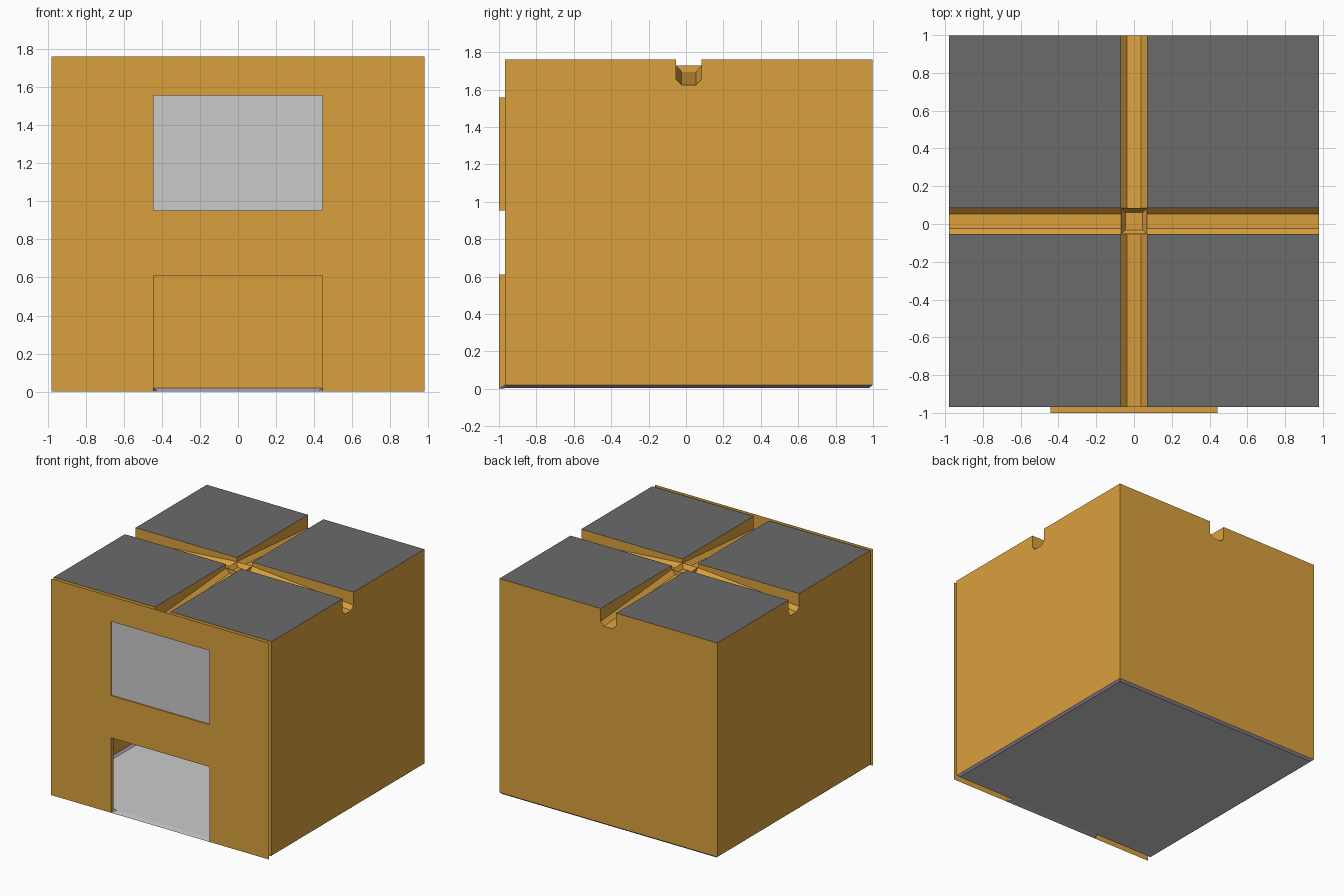
import bpy
from mathutils import Vector

if "Cube" in bpy.data.objects:
    bpy.data.objects.remove(bpy.data.objects["Cube"])

X, Y0, Y1, TOP = 0.98, -0.968, 0.998, 1.76   # box extents
CY = (Y0 + Y1) / 2                           # gutter crossing
FRONT = -1.0                                 # facade plane
W, N, B = 0.069, 0.038, 0.046                # half widths: gutter top, gutter floor, basin floor
OUT_HI, OUT_LO = 1.655, 1.624                # gutter heights at outer edge
IN_HI, IN_LO = 1.728, 1.695                  # gutter heights at centre
HX, DOOR, WIN0, WIN1 = 0.443, 0.61, 0.953, 1.556
BEVEL, LOW, INSET = 0.02, 0.005, 0.018       # base edge


def material(name, rgb):
    m = bpy.data.materials.new(name)
    m.diffuse_color = (*rgb, 1)
    m.use_nodes = True
    m.node_tree.nodes["Principled BSDF"].inputs["Base Color"].default_value = m.diffuse_color
    return m


ochre = material("ochre", (0.70, 0.352, 0.047))
slate = material("slate", (0.147, 0.147, 0.147))
plum = material("plum", (0.38, 0.30, 0.42))


def build(name, polys, mat=None):
    """Make an object from (points, facing direction) polygons."""
    verts, faces = [], []
    for pts, facing in polys:
        pts = [Vector(p) for p in pts]
        n = Vector()
        for a, b in zip(pts, pts[1:] + pts[:1]):
            n += a.cross(b)
        if n.dot(Vector(facing)) < 0:
            pts.reverse()
        faces.append(list(range(len(verts), len(verts) + len(pts))))
        verts += pts
    mesh = bpy.data.meshes.new(name)
    mesh.from_pydata(verts, [], faces)
    ob = bpy.data.objects.new(name, mesh)
    bpy.context.collection.objects.link(ob)
    if mat:
        mesh.materials.append(mat)
    return ob


def rect_y(x0, x1, z0, z1, y):
    return [(x0, y, z0), (x1, y, z0), (x1, y, z1), (x0, y, z1)]


def profile(hi, lo):
    return [(-W, TOP), (-W, hi), (-N, lo), (N, lo), (W, hi), (W, TOP)]


# outer walls with gutter notches at the top
notch = profile(OUT_HI, OUT_LO)
walls = []
for s in (-1, 1):
    side = [(Y0, BEVEL), (Y0, TOP)] + [(CY + a, z) for a, z in notch] + [(Y1, TOP), (Y1, BEVEL)]
    walls.append(([(s * X, y, z) for y, z in side], (s, 0, 0)))
    walls.append((rect_y(s * HX, s * X, BEVEL, WIN1, Y0), (0, -1, 0)))
for y, z0, d in ((Y1, BEVEL, 1), (Y0, WIN1, -1)):
    out = [(-X, z0), (-X, TOP)] + notch + [(X, TOP), (X, z0)]
    walls.append(([(x, y, z) for x, z in out], (0, d, 0)))
walls.append((rect_y(-HX, HX, DOOR, WIN0, Y0), (0, -1, 0)))
build("walls", walls, ochre)

# four roof slabs
slabs = []
for x0, x1 in ((-X, -W), (W, X)):
    for y0, y1 in ((Y0, CY - W), (CY + W, Y1)):
        slabs.append(([(x0, y0, TOP), (x1, y0, TOP), (x1, y1, TOP), (x0, y1, TOP)], (0, 0, 1)))
build("roof_slabs", slabs, slate)

# four gutters sloping down from the centre to the edges
inner = profile(IN_HI, IN_LO)
arms = ((1, 0, X), (-1, 0, X), (0, 1, Y1 - CY), (0, -1, CY - Y0))
gutters = []
for dx, dy, length in arms:
    def at(a, r, z):
        return (dx * r - dy * a, CY + dy * r + dx * a, z)
    for i in range(5):
        (a0, z0), (a1, z1) = notch[i:i + 2]
        (b0, w0), (b1, w1) = inner[i:i + 2]
        mid = (a0 + a1) / 2
        face = (dy * mid, -dx * mid, 0.01 if i in (1, 2, 3) else 0)
        gutters.append(([at(a0, length, z0), at(a1, length, z1), at(b1, W, w1), at(b0, W, w0)], face))
    # end wall of the gutter at the centre
    gutters.append(([at(a, W, z) for a, z in inner[1:5]], (dx, dy, 0)))
    # sloping side of the central basin
    gutters.append(([at(-W, W, IN_HI), at(W, W, IN_HI), at(B, B, IN_LO), at(-B, B, IN_LO)], (-dx, -dy, 1)))
gutters.append(([(-B, CY - B, IN_LO), (B, CY - B, IN_LO), (B, CY + B, IN_LO), (-B, CY + B, IN_LO)], (0, 0, 1)))
build("gutters", gutters, ochre)

# bevelled base edge, open at the doorway
x, y0, y1, h = X - INSET, Y0 + INSET, Y1 - INSET, HX - INSET
bevel = [([(-X, Y1, BEVEL), (X, Y1, BEVEL), (x, y1, LOW), (-x, y1, LOW)], (0, 1, 0))]
for s in (-1, 1):
    bevel += [
        ([(s * X, Y0, BEVEL), (s * X, Y1, BEVEL), (s * x, y1, LOW), (s * x, y0, LOW)], (s, 0, 0)),
        ([(s * HX, Y0, BEVEL), (s * X, Y0, BEVEL), (s * x, y0, LOW), (s * h, y0, LOW)], (0, -1, 0)),
        ([(s * HX, Y0, BEVEL), (s * h, y0, LOW), (s * HX, FRONT, 0)], (-s, 0, 0))]
build("base_bevel", bevel, plum)

# floor sheet with a threshold running out to the facade
build("floor", [
    ([(-x, y0, LOW), (x, y0, LOW), (x, y1, LOW), (-x, y1, LOW)], (0, 0, -1)),
    ([(-HX, FRONT, 0), (HX, FRONT, 0), (h, y0, LOW), (-h, y0, LOW)], (0, 0, -1))])

# thin facade standing in front of the box
panel = [(rect_y(*r, FRONT), (0, -1, 0)) for r in (
    (-X, -HX, 0, TOP), (HX, X, 0, TOP), (-HX, HX, DOOR, WIN0), (-HX, HX, WIN1, TOP))]
build("front_panel", panel, ochre)

# door and window reveals joining facade and box
reveals = []
for z0, z1, edges in ((0, DOOR, (DOOR,)), (WIN0, WIN1, (WIN0, WIN1))):
    for s in (-1, 1):
        r = s * HX
        reveals.append(([(r, FRONT, z0), (r, Y0, z0 or BEVEL), (r, Y0, z1), (r, FRONT, z1)], (-s, 0, 0)))
    for z in edges:
        reveals.append(([(-HX, FRONT, z), (HX, FRONT, z), (HX, Y0, z), (-HX, Y0, z)],
                        (0, 0, 1 if z == WIN0 else -1)))
build("opening_reveals", reveals, ochre)

# window pane, set slightly back from the facade
build("window_pane", [(rect_y(-HX, HX, WIN0, WIN1, -0.99), (0, -1, 0))])
